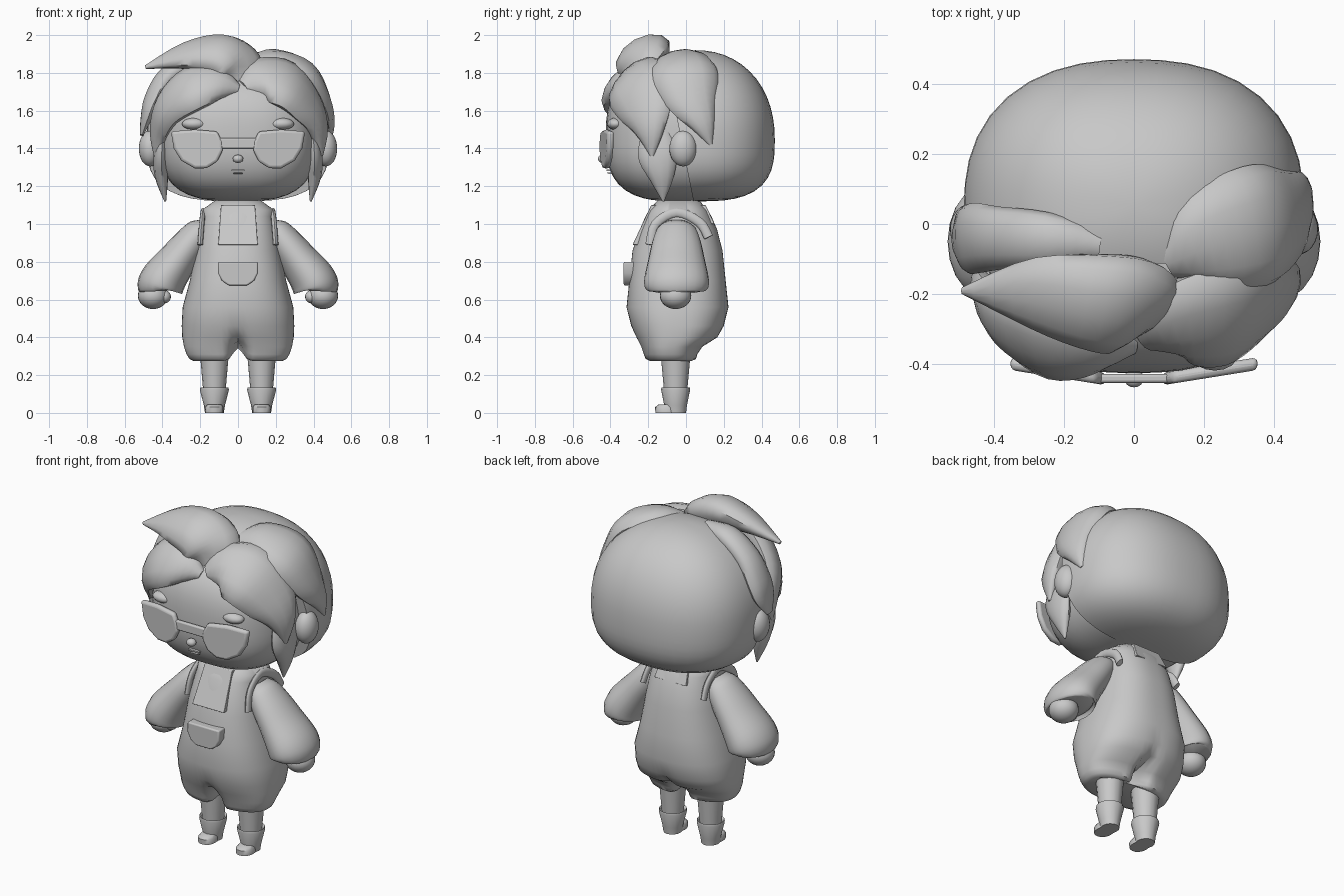
import bpy, bmesh, math
from mathutils import Vector

grey = bpy.data.materials.new("plain_grey")
grey.diffuse_color = (0.58, 0.58, 0.58, 1)


def finish(name, bm, angle=50, bevel=0):
    """Turn a bmesh into a smooth shaded object."""
    bmesh.ops.recalc_face_normals(bm, faces=bm.faces)
    me = bpy.data.meshes.new(name)
    bm.to_mesh(me)
    bm.free()
    me.materials.append(grey)
    ob = bpy.data.objects.new(name, me)
    bpy.context.collection.objects.link(ob)
    if bevel:
        mod = ob.modifiers.new("bevel", 'BEVEL')
        mod.width, mod.segments = bevel, 3
    bpy.ops.object.select_all(action='DESELECT')
    ob.select_set(True)
    bpy.context.view_layer.objects.active = ob
    bpy.ops.object.shade_smooth_by_angle(angle=math.radians(angle))
    return ob


def blob(name, centre, radii, p=(2, 2, 2), low=None, segs=24, cut=None):
    """Superellipsoid with plan, upper and lower exponents, a lower radius and an optional cut plane."""
    bm = bmesh.new()
    bmesh.ops.create_uvsphere(bm, u_segments=segs, v_segments=segs * 2 // 3, radius=1)
    for v in bm.verts:
        e = p[1] if v.co.z > 0 else p[2]
        plan = (abs(v.co.x) ** p[0] + abs(v.co.y) ** p[0]) ** (1 / p[0])
        k = (plan ** e + abs(v.co.z) ** e) ** (-1 / e)
        rz = low if low and v.co.z < 0 else radii[2]
        v.co = Vector([c + r * a * k for c, r, a in zip(centre, (radii[0], radii[1], rz), v.co)])
    if cut:
        geom = bm.verts[:] + bm.edges[:] + bm.faces[:]
        res = bmesh.ops.bisect_plane(bm, geom=geom, plane_co=cut[0], plane_no=cut[1], clear_outer=True)
        edges = [e for e in res['geom_cut'] if isinstance(e, bmesh.types.BMEdge)]
        bmesh.ops.holes_fill(bm, edges=edges, sides=0)
    return finish(name, bm)


def skin(name, rings, angle=50):
    """Bridge a list of equal point rings and cap both ends."""
    bm = bmesh.new()
    vs = [[bm.verts.new(p) for p in ring] for ring in rings]
    n = len(vs[0])
    for a, b in zip(vs, vs[1:]):
        for i in range(n):
            bm.faces.new((a[i], a[(i + 1) % n], b[(i + 1) % n], b[i]))
    bm.faces.new(vs[0])
    bm.faces.new(vs[-1])
    return finish(name, bm, angle)


def loft(name, rows, p=2.3, n=24, angle=50):
    """Stacked rounded sections: (z, cx, cy, rx, ry, pinch); pinch splits the middle into two lobes."""
    rings = []
    for z, cx, cy, rx, ry, *pinch in rows:
        ring = []
        for i in range(n):
            c, s = math.cos(math.tau * i / n), math.sin(math.tau * i / n)
            k = (abs(c) ** p + abs(s) ** p) ** (-1 / p)
            g = pinch[0] * math.exp(-(rx * c * k / 0.035) ** 2) if pinch else 0
            ring.append((cx + rx * c * k, cy + ry * s * k * (1 - g), z + 0.07 * g))
        rings.append(ring)
    return skin(name, rings, angle)


def sweep(name, pts, hub, n=12, steps=4):
    """Elliptic sweep through (x, y, z, width, thickness); thickness points away from hub."""
    ext = [pts[0]] + pts + [pts[-1]]
    path = []
    for i in range(1, len(ext) - 2):
        a, b, c, d = ext[i - 1:i + 3]
        for s in range(steps):
            t = s / steps
            path.append([0.5 * (2 * q + (r - o) * t + (2 * o - 5 * q + 4 * r - u) * t * t
                                + (3 * q - o - 3 * r + u) * t ** 3) for o, q, r, u in zip(a, b, c, d)])
    path.append(list(pts[-1]))
    rings = []
    for i, row in enumerate(path):
        co = Vector(row[:3])
        tan = (Vector(path[min(i + 1, len(path) - 1)][:3]) - Vector(path[max(i - 1, 0)][:3])).normalized()
        out = co - Vector(hub)
        out = (out - tan * out.dot(tan)).normalized()
        side = tan.cross(out)
        w, th = max(row[3], 0.003), max(row[4], 0.003)
        rings.append([co + side * w * math.cos(math.tau * k / n) + out * th * math.sin(math.tau * k / n)
                      for k in range(n)])
    return skin(name, rings)


def plate(name, outline, front, depth, bevel):
    """Front-view outline extruded in y; front(x, z) gives the front surface."""
    bm = bmesh.new()
    face = bm.faces.new([bm.verts.new((x, front(x, z), z)) for x, z in outline])
    ext = bmesh.ops.extrude_face_region(bm, geom=[face])
    for v in ext['geom']:
        if isinstance(v, bmesh.types.BMVert):
            v.co.y += depth
    return finish(name, bm, 40, bevel)


# Head and back hair
blob("head", (0, -0.03, 1.47), (0.42, 0.395, 0.35), (2.7, 2.7, 2.9), segs=40)
blob("back_hair", (0, 0.05, 1.45), (0.485, 0.42, 0.47), (2.35, 2.15, 3.0), 0.33, 40,
     cut=((0, 0.04, 1.12), Vector((0, -1, -0.2))))

# Hair locks
HUB = (0, 0, 1.45)
sweep("top_lock", [(0.055, -0.26, 1.77, 0.10, 0.04), (0.0, -0.235, 1.84, 0.155, 0.085),
                   (-0.10, -0.225, 1.895, 0.155, 0.095), (-0.28, -0.20, 1.89, 0.115, 0.06),
                   (-0.49, -0.19, 1.83, 0.01, 0.01)], HUB)
sweep("left_bang", [(0.0, -0.34, 1.71, 0.03, 0.03), (-0.11, -0.345, 1.74, 0.11, 0.06),
                    (-0.25, -0.33, 1.71, 0.15, 0.07), (-0.37, -0.27, 1.61, 0.12, 0.06),
                    (-0.42, -0.20, 1.48, 0.08, 0.04), (-0.43, -0.18, 1.34, 0.01, 0.01)], HUB)
sweep("right_bang", [(0.03, -0.32, 1.72, 0.05, 0.04), (0.12, -0.285, 1.76, 0.15, 0.07),
                     (0.26, -0.255, 1.73, 0.185, 0.08), (0.37, -0.21, 1.61, 0.155, 0.065),
                     (0.425, -0.19, 1.49, 0.085, 0.045), (0.44, -0.18, 1.36, 0.01, 0.01)], HUB)
sweep("right_side_lock", [(0.09, -0.10, 1.84, 0.06, 0.05), (0.20, -0.05, 1.845, 0.15, 0.075),
                          (0.34, -0.01, 1.785, 0.18, 0.085), (0.43, 0.03, 1.66, 0.14, 0.06),
                          (0.47, 0.09, 1.53, 0.07, 0.04), (0.475, 0.13, 1.42, 0.01, 0.01)], HUB)
sweep("left_side_lock", [(-0.10, -0.06, 1.86, 0.05, 0.05), (-0.25, -0.045, 1.86, 0.08, 0.055),
                         (-0.38, -0.04, 1.77, 0.09, 0.055), (-0.45, -0.04, 1.65, 0.10, 0.05),
                         (-0.485, -0.05, 1.56, 0.09, 0.03), (-0.51, -0.06, 1.47, 0.03, 0.01)], HUB)

# Nose, mouth, glasses bridge
blob("nose", (0, -0.44, 1.345), (0.028, 0.026, 0.022), segs=16)
for z, w in ((1.285, 0.035), (1.268, 0.025)):
    plate("mouth", [(-w, z - 0.004), (w, z - 0.004), (w, z + 0.004), (-w, z + 0.004)],
          lambda x, z: -0.408 - 0.012 * (z > 1.27), 0.05, 0)
plate("glasses_bridge", [(-0.11, 1.40), (0.11, 1.40), (0.11, 1.455), (-0.11, 1.455)],
      lambda x, z: -0.453, 0.025, 0.008)

# Torso in overalls, splitting into two trouser legs at the bottom
loft("overalls", [(1.125, 0, -0.04, 0.12, 0.11), (1.075, 0, -0.04, 0.19, 0.155),
                  (1.04, 0, -0.04, 0.19, 0.175), (0.97, 0, -0.04, 0.205, 0.205),
                  (0.86, 0, -0.045, 0.225, 0.238), (0.70, 0, -0.045, 0.255, 0.255),
                  (0.56, 0, -0.045, 0.293, 0.27), (0.46, 0, -0.045, 0.298, 0.245, 0.0),
                  (0.40, 0, -0.048, 0.295, 0.217, 0.1), (0.35, 0, -0.075, 0.286, 0.165, 0.4),
                  (0.31, 0, -0.082, 0.272, 0.145, 0.8), (0.285, 0, -0.08, 0.257, 0.137, 0.95),
                  (0.275, 0, -0.08, 0.235, 0.115, 0.95)], 2.5, 64)
loft("neck", [(1.05, 0, -0.04, 0.11, 0.11), (1.16, 0, -0.04, 0.11, 0.11)])

# Front and back neckline panels, pocket
for name, s in (("front_neckline", -1), ("back_neckline", 1)):
    low = 0.89 if s < 0 else 1.0
    plate(name, [(-0.105, low), (0.105, low), (0.09, 1.10), (-0.09, 1.10)],
          lambda x, z: -0.04 + s * (0.243 - (z - 0.89) * 0.47), -s * 0.04, 0.003)
plate("pocket", [(-0.105, 0.80), (0.105, 0.80), (0.105, 0.74), (0.085, 0.70), (0.05, 0.675),
                 (-0.05, 0.675), (-0.085, 0.70), (-0.105, 0.74)], lambda x, z: -0.33, 0.06, 0.008)

for side, s in (("left", -1), ("right", 1)):
    # Ear, brow, sideburn
    blob(side + "_ear", (s * 0.465, -0.015, 1.40), (0.06, 0.073, 0.095))
    blob(side + "_brow", (s * 0.23, -0.372, 1.53), (0.067, 0.046, 0.032), segs=16)
    sweep(side + "_sideburn", [(s * 0.40, -0.16, 1.50, 0.07, 0.02), (s * 0.412, -0.15, 1.37, 0.105, 0.035),
                               (s * 0.405, -0.13, 1.25, 0.068, 0.035), (s * 0.385, -0.12, 1.12, 0.005, 0.005)],
          (0, -0.12, 1.35))
    # Lens
    lens = [(0.355, 1.49), (0.23, 1.50), (0.11, 1.49), (0.085, 1.44), (0.08, 1.39), (0.11, 1.33),
            (0.165, 1.295), (0.23, 1.295), (0.30, 1.335), (0.34, 1.40)]
    plate(side + "_lens", [(s * x, z) for x, z in lens],
          lambda x, z: -0.46 + 0.16 * (abs(x) - 0.08), 0.036, 0.015)
    # Armhole band
    sweep(side + "_armhole_band", [(s * 0.20, -0.19, 0.89, 0.025, 0.014), (s * 0.192, -0.16, 1.0, 0.025, 0.014),
                                   (s * 0.185, -0.05, 1.06, 0.025, 0.014), (s * 0.192, 0.07, 1.01, 0.025, 0.014),
                                   (s * 0.20, 0.12, 0.93, 0.025, 0.014)], (-s * 100, 0, 0))
    # Sleeve, hand, thumb
    sweep(side + "_sleeve", [(s * 0.17, -0.05, 1.0, 0.04, 0.07), (s * 0.195, -0.05, 0.965, 0.075, 0.105),
                             (s * 0.25, -0.05, 0.90, 0.09, 0.13), (s * 0.32, -0.05, 0.81, 0.103, 0.15),
                             (s * 0.39, -0.05, 0.715, 0.12, 0.17), (s * 0.413, -0.05, 0.665, 0.122, 0.168),
                             (s * 0.415, -0.05, 0.645, 0.105, 0.15)], (s * 0.3, 100, 0.8), 20)
    blob(side + "_hand", (s * 0.45, -0.055, 0.62), (0.08, 0.083, 0.07))
    blob(side + "_thumb", (s * 0.39, -0.07, 0.615), (0.035, 0.04, 0.035), segs=16)
    # Shin, boot, toe
    x = s * 0.125
    loft(side + "_shin", [(0.32, x, -0.055, 0.077, 0.08), (0.10, x, -0.055, 0.058, 0.06)], 2, 16)
    loft(side + "_boot", [(0.125, x, -0.055, 0.066, 0.066), (0.135, x, -0.055, 0.074, 0.075),
                          (0.122, x, -0.055, 0.077, 0.077), (0.04, x, -0.055, 0.056, 0.06),
                          (0.0, x, -0.055, 0.050, 0.055)], 2, 16)
    loft(side + "_toe", [(0.0, x, -0.10, 0.048, 0.062), (0.03, x, -0.10, 0.048, 0.064),
                         (0.045, x, -0.095, 0.038, 0.05)], 2.3, 16)
